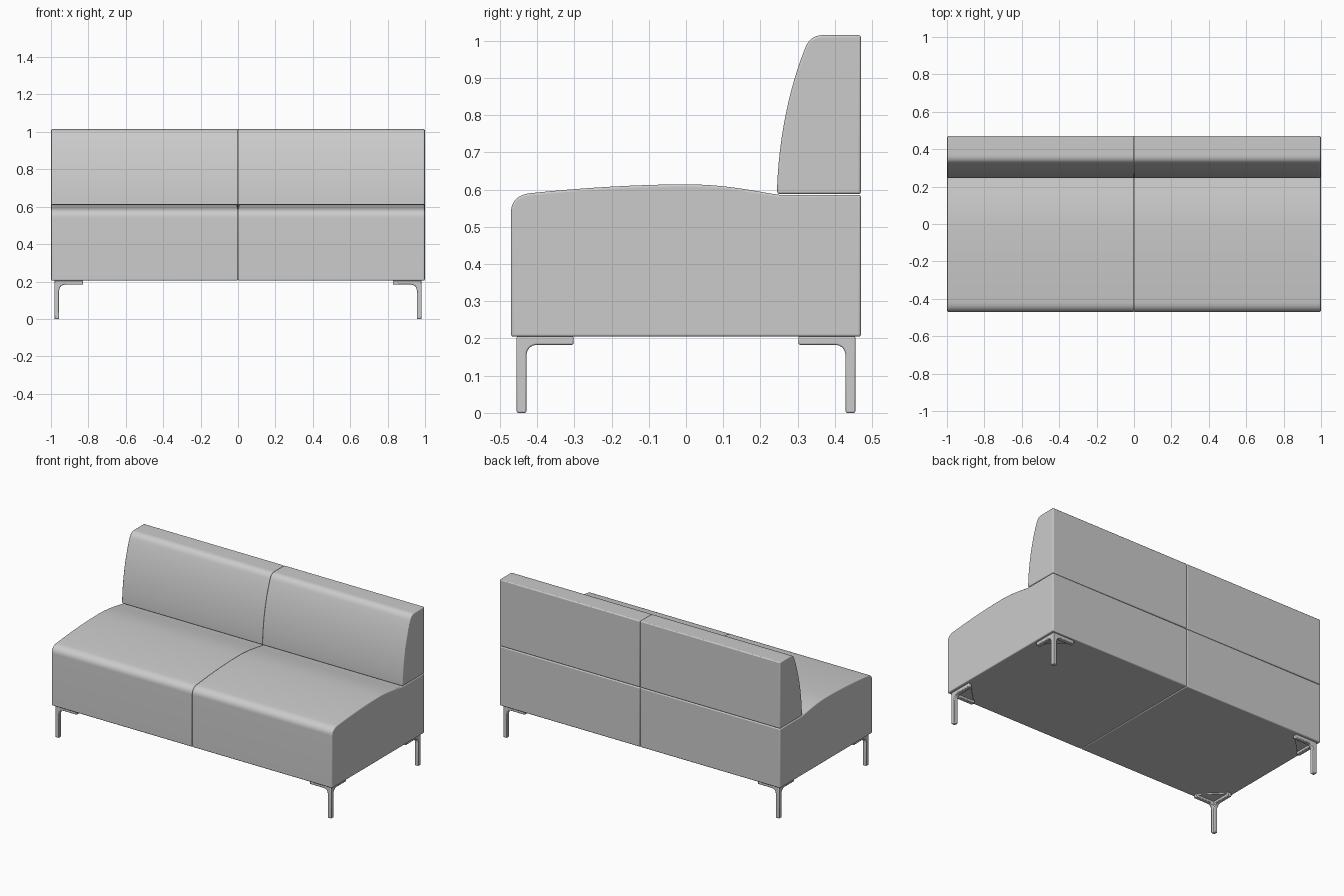
import bpy, bmesh
from mathutils import Vector
from mathutils.geometry import interpolate_bezier

if "Cube" in bpy.data.objects:
    bpy.data.objects.remove(bpy.data.objects["Cube"])

grey = bpy.data.materials.new("plain grey")
grey.use_nodes = True
colour = (0.6, 0.6, 0.6, 1)
grey.diffuse_color = colour
grey.node_tree.nodes["Principled BSDF"].inputs["Base Color"].default_value = colour


def curve(a, b, c, d, steps=12):
    """Points along a Bezier curve, without the last one."""
    pts = interpolate_bezier(*[Vector((p[0], p[1], 0)) for p in (a, b, c, d)], steps + 1)
    return [(p.x, p.y) for p in pts[:-1]]


def prism(name, outline, start, depth, place, bevel, segments=3):
    """Extrude an outline; place(u, v, w) maps it into the model's axes."""
    bm = bmesh.new()
    rings = [[bm.verts.new(place(u, v, w)) for u, v in outline] for w in (start, start + depth)]
    bm.faces.new(rings[0])
    bm.faces.new(rings[1])
    n = len(outline)
    for i in range(n):
        j = (i + 1) % n
        bm.faces.new((rings[0][i], rings[0][j], rings[1][j], rings[1][i]))
    bmesh.ops.recalc_face_normals(bm, faces=bm.faces)
    mesh = bpy.data.meshes.new(name)
    bm.to_mesh(mesh)
    bm.free()
    mesh.materials.append(grey)
    obj = bpy.data.objects.new(name, mesh)
    bpy.context.collection.objects.link(obj)
    if bevel:
        mod = obj.modifiers.new("soft edges", "BEVEL")
        mod.width, mod.segments = bevel, segments
        mod.limit_method, mod.angle_limit = "ANGLE", 0.7
    bpy.ops.object.select_all(action="DESELECT")
    obj.select_set(True)
    bpy.context.view_layer.objects.active = obj
    bpy.ops.object.shade_smooth_by_angle(angle=0.7)
    return obj


# Side outlines (y, z) of the cushions
seat = [(0.47, 0.205), (-0.47, 0.205)]
seat += curve((-0.47, 0.54), (-0.47, 0.568), (-0.452, 0.586), (-0.42, 0.59))
seat += curve((-0.42, 0.59), (-0.29, 0.604), (-0.13, 0.614), (0, 0.614))
seat += curve((0, 0.614), (0.11, 0.614), (0.18, 0.596), (0.25, 0.586))
seat += [(0.25, 0.586), (0.47, 0.586)]

back = [(0.47, 0.588), (0.245, 0.588)]
back += curve((0.245, 0.61), (0.25, 0.74), (0.277, 0.873), (0.32, 0.98))
back += curve((0.32, 0.98), (0.329, 1.003), (0.343, 1.015), (0.37, 1.015))
back += [(0.37, 1.015), (0.47, 1.015)]

for side, s in (("left", 1), ("right", -1)):
    for name, outline in (("seat", seat), ("backrest", back)):
        prism(f"{side}_{name}", outline, 0.0005, 0.998,
              lambda u, v, w, s=s: (s * w, u, v), 0.006)

# Leg bracket outline: post, fillet and horizontal arm, measured inward from the corner
arm = [(0, 0), (0.026, 0)]
arm += curve((0.026, 0.15), (0.026, 0.17), (0.036, 0.183), (0.058, 0.183), 8)
arm += [(0.058, 0.183), (0.153, 0.183), (0.153, 0.206), (0, 0.206)]
plate = [(0.005, 0.005), (0.15, 0.005), (0.15, 0.02), (0.02, 0.15), (0.005, 0.15)]

for end, t in (("front", -1), ("back", 1)):
    for side, s in (("left", 1), ("right", -1)):
        def corner(a, b, z, s=s, t=t):
            return (s * (0.982 - a), t * (0.455 - b), z)
        label = f"{end}_{side}_leg"
        prism(label + "_side_arm", arm, 0, 0.026,
              lambda u, v, w: corner(u, w, v), 0.004, 2)
        prism(label + "_depth_arm", arm, 0, 0.026,
              lambda u, v, w: corner(w, u, v), 0.004, 2)
        prism(label + "_plate", plate, 0.197, 0.009, corner, 0)
